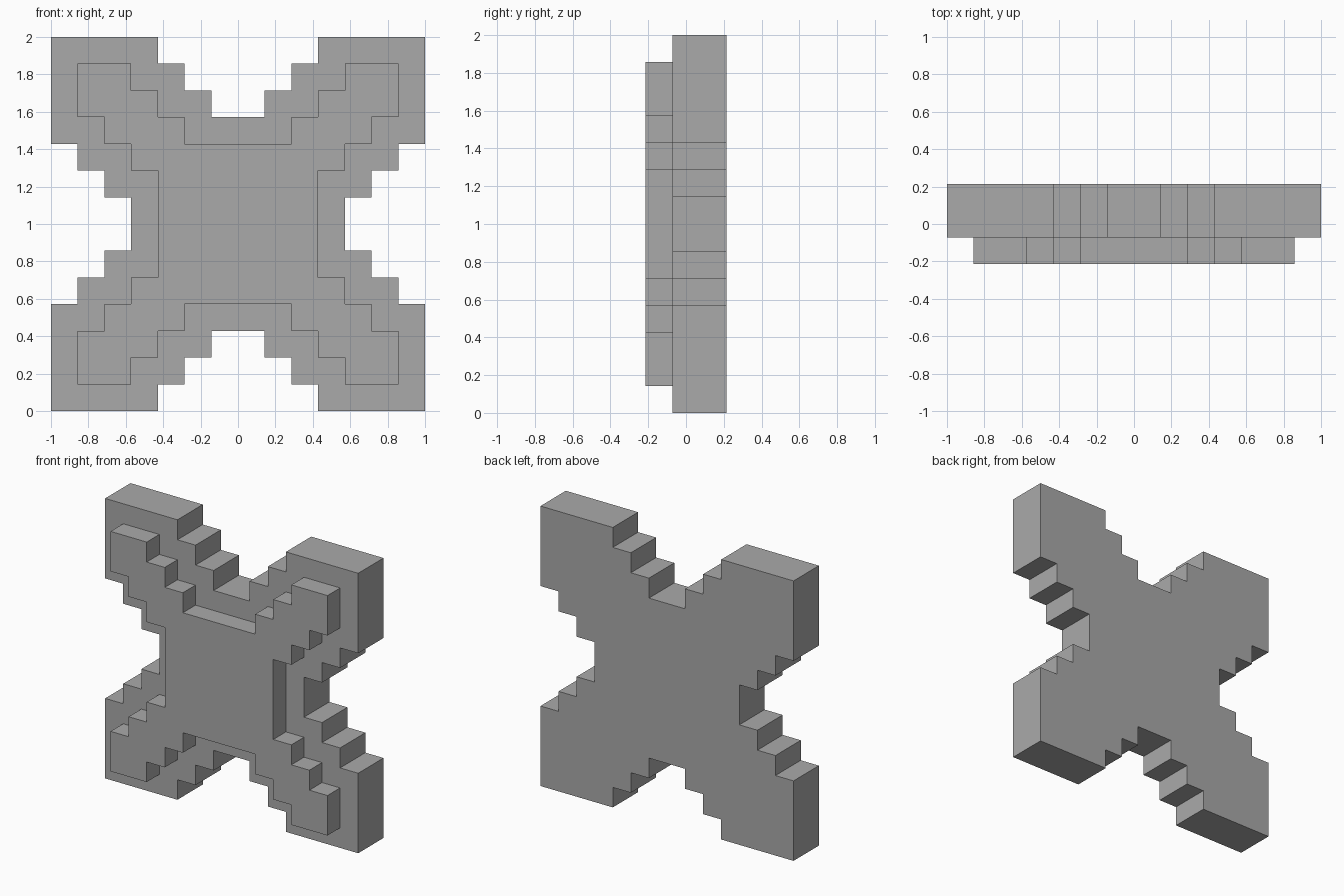
import bpy
import bmesh

if "Cube" in bpy.data.objects:
    bpy.data.objects.remove(bpy.data.objects["Cube"], do_unlink=True)

U = 1 / 7  # one step of the stair pattern

grey = bpy.data.materials.new("plain grey")
grey.use_nodes = True
colour = (0.4, 0.4, 0.4, 1)
grey.diffuse_color = colour
grey.node_tree.nodes["Principled BSDF"].inputs["Base Color"].default_value = colour


def stepped_corner(waist, inner, tip, arm):
    """One quarter of the outline: stairs out to the arm tip and back to the waist."""
    pts = [(waist, inner)]
    x, z = pts[0]
    while x < tip:
        x += 1
        pts.append((x, z))
        if x < tip:
            z += 1
            pts.append((x, z))
    pts.append((tip, tip))
    # the way back mirrors the way out across the diagonal
    return pts + [(b, a) for a, b in reversed(pts[:-1])] if arm else pts


def stepped_cross(name, quarter, y_front, y_back):
    """Mirror a quarter outline to a full cross and extrude it along y."""
    back = quarter[::-1]
    outline = (quarter + [(-x, z) for x, z in back]
               + [(-x, -z) for x, z in quarter] + [(x, -z) for x, z in back])
    bm = bmesh.new()
    verts = [bm.verts.new((x * U, y_front * U, 1 + z * U)) for x, z in outline]
    face = bm.faces.new(verts)
    grown = bmesh.ops.extrude_face_region(bm, geom=[face], use_keep_orig=True)
    moved = [g for g in grown["geom"] if isinstance(g, bmesh.types.BMVert)]
    bmesh.ops.translate(bm, verts=moved, vec=(0, (y_back - y_front) * U, 0))
    bmesh.ops.recalc_face_normals(bm, faces=bm.faces[:])
    mesh = bpy.data.meshes.new(name)
    bm.to_mesh(mesh)
    bm.free()
    mesh.materials.append(grey)
    obj = bpy.data.objects.new(name, mesh)
    bpy.context.collection.objects.link(obj)
    return obj


# Thick rear cross
stepped_cross("back_cross", stepped_corner(4, 1, 7, True), -0.5, 1.5)

# Thinner raised cross on the front; its waist is one step wider than high
front = stepped_corner(3, 2, 6, True)
stepped_cross("front_cross", front, -1.5, -0.5)
